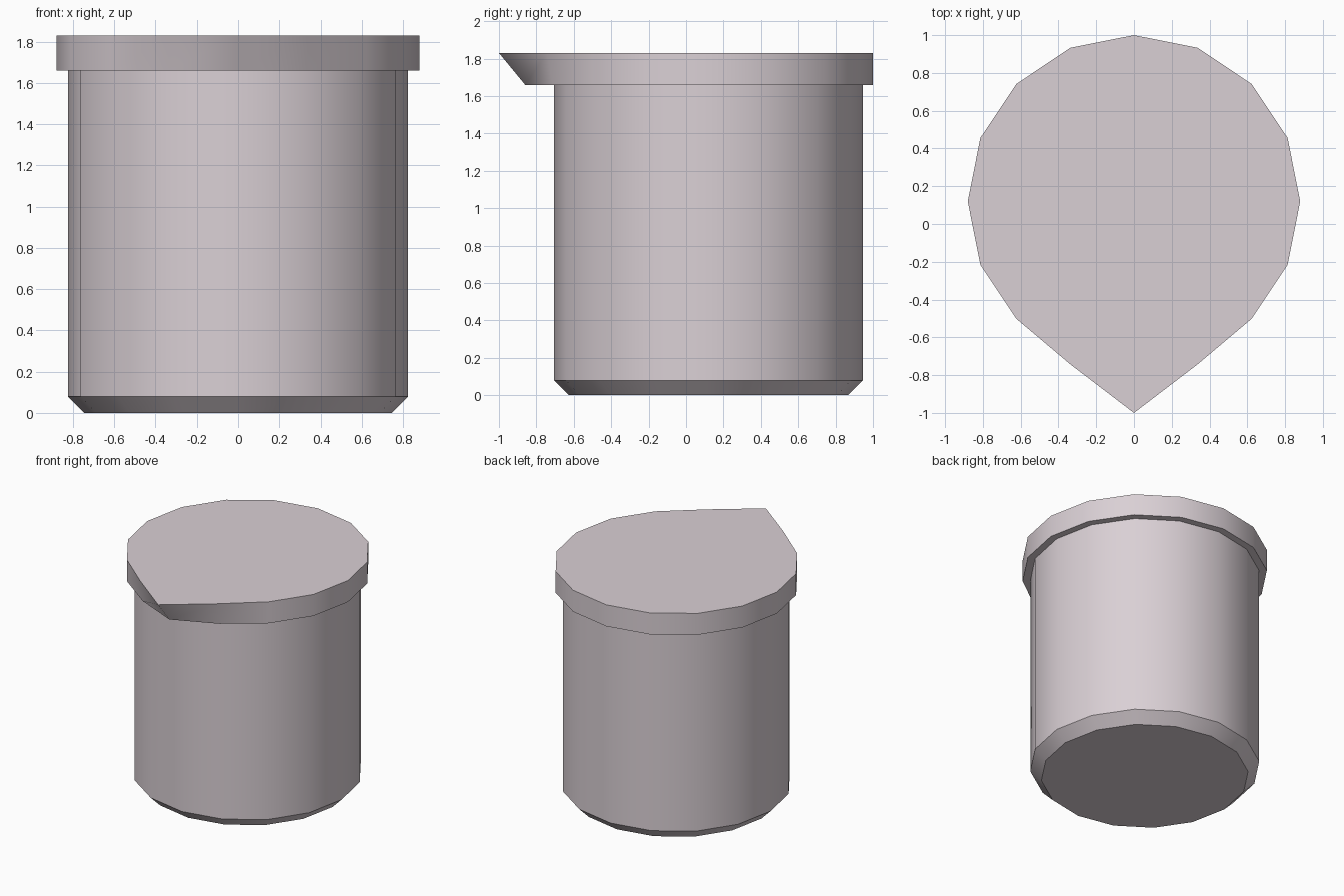
import bpy, bmesh, math

if "Cube" in bpy.data.objects:
    bpy.data.objects.remove(bpy.data.objects["Cube"])

SIDES = 16
CENTRE_Y = 0.12

clay = bpy.data.materials.new("pale_mauve_grey")
clay.use_nodes = True
colour = (0.70, 0.63, 0.665, 1)
clay.diffuse_color = colour
clay.node_tree.nodes["Principled BSDF"].inputs["Base Color"].default_value = colour


def lathe(name, rings, top_cap=True):
    """Stack rings of (radius, height, front pull, neighbour pull) into a smooth-sided part."""
    bm = bmesh.new()
    loops = []
    for radius, z, pull, side_pull in rings:
        loop = []
        for i in range(SIDES):
            # index 0 is the front point, 1 and -1 its neighbours
            a = math.tau * i / SIDES - math.pi / 2
            extra = pull if i == 0 else side_pull if i in (1, SIDES - 1) else 0
            loop.append(bm.verts.new((radius * math.cos(a),
                                      CENTRE_Y + radius * math.sin(a) - extra, z)))
        loops.append(loop)
    for low, high in zip(loops, loops[1:]):
        for i in range(SIDES):
            j = (i + 1) % SIDES
            bm.faces.new((low[i], low[j], high[j], high[i])).smooth = True
    bm.faces.new(loops[0][::-1])
    if top_cap:
        bm.faces.new(loops[-1])
    # keep every horizontal rim crisp
    for e in bm.edges:
        if abs(e.verts[0].co.z - e.verts[1].co.z) < 1e-4:
            e.smooth = False
    mesh = bpy.data.meshes.new(name)
    bm.to_mesh(mesh)
    bm.free()
    mesh.materials.append(clay)
    obj = bpy.data.objects.new(name, mesh)
    bpy.context.collection.objects.link(obj)
    return obj


# Cup body with a bevelled foot
lathe("body", [(0.745, 0, 0, 0), (0.825, 0.08, 0, 0), (0.825, 1.66, 0, 0)], top_cap=False)

# Flat rim whose front is drawn out into a pouring spout
lathe("spouted_rim", [(0.88, 1.66, 0.10, 0.02), (0.88, 1.83, 0.24, 0.05)])
